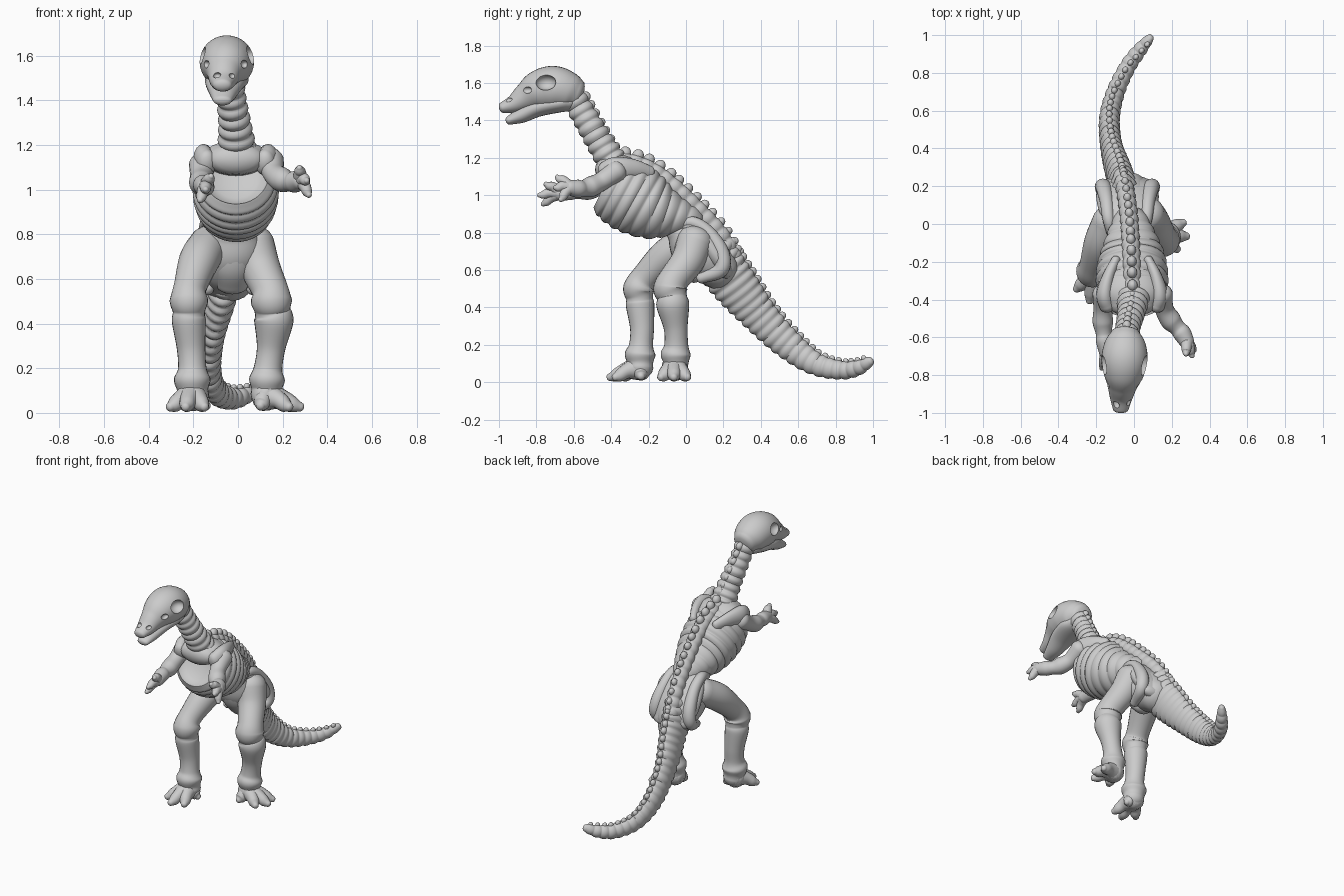
import bpy, bmesh, math
from mathutils import Vector, Matrix


def finish(name, bm):
    bmesh.ops.recalc_face_normals(bm, faces=bm.faces)
    me = bpy.data.meshes.new(name)
    bm.to_mesh(me)
    bm.free()
    ob = bpy.data.objects.new(name, me)
    bpy.context.collection.objects.link(ob)
    bpy.ops.object.select_all(action='DESELECT')
    ob.select_set(True)
    bpy.context.view_layer.objects.active = ob
    bpy.ops.object.shade_smooth_by_angle(angle=math.radians(60))
    return ob


def spline(pts, per):
    """Catmull-Rom through points of any dimension."""
    P = [Vector(p) for p in pts]
    P = [2 * P[0] - P[1]] + P + [2 * P[-1] - P[-2]]
    out = []
    for i in range(1, len(P) - 2):
        a, b, c, d = P[i - 1:i + 3]
        for k in range(per):
            t = k / per
            out.append(0.5 * (2 * b + (c - a) * t + (2 * a - 5 * b + 4 * c - d) * t * t
                              + (3 * b - a - 3 * c + d) * t ** 3))
    return out + [P[-2]]


def loft(name, pts, rings=0, amp=0.0, caps=None, per=8, n=24):
    """Elliptical tube through (x, y, z, side radius, up radius), with optional
    bony rings; caps are dome heights (negative = hollow)."""
    S = spline(pts, per)
    pos = [Vector(s[:3]) for s in S]
    dist = [0.0]
    for a, b in zip(pos, pos[1:]):
        dist.append(dist[-1] + (b - a).length)
    frames = []
    for i, p in enumerate(pos):
        T = (pos[min(i + 1, len(pos) - 1)] - pos[max(i - 1, 0)]).normalized()
        X = Vector((1, 0, 0))
        side = (X - T * X.dot(T)).normalized()
        t = dist[i] / dist[-1]
        m = 1 + amp * (2 * abs(math.sin(math.pi * rings * t)) ** 0.8 - 1) if rings else 1
        frames.append((p, T, side, side.cross(T), S[i][3] * m, S[i][4] * m, t))
    if caps is None:
        caps = (min(pts[0][3:]) * .8, min(pts[-1][3:]) * .8)
    bm = bmesh.new()

    def ring(f, scale=1.0, off=0.0):
        p, T, s, u, rx, rz, _ = f
        return [bm.verts.new(p + T * off + s * (rx * scale * math.cos(a)) + u * (rz * scale * math.sin(a)))
                for a in (2 * math.pi * k / n for k in range(n))]
    A = [math.radians(a) for a in (70, 48, 25)]
    R = [ring(frames[0], math.cos(a), -caps[0] * math.sin(a)) for a in A]
    R += [ring(f) for f in frames]
    R += [ring(frames[-1], math.cos(a), caps[1] * math.sin(a)) for a in reversed(A)]
    for a, b in zip(R, R[1:]):
        for k in range(n):
            bm.faces.new((a[k], a[(k + 1) % n], b[(k + 1) % n], b[k]))
    for r, f, d in ((R[0], frames[0], -caps[0]), (R[-1], frames[-1], caps[1])):
        c = bm.verts.new(f[0] + f[1] * d)
        for k in range(n):
            bm.faces.new((r[k], r[(k + 1) % n], c))
    return finish(name, bm), frames


def knobs(name, frames, count, size, lift=.88):
    """Row of spinous processes on the upper side of a loft."""
    bm = bmesh.new()
    for i in range(count):
        t = (i + .5) / count
        p, T, s, u, rx, rz, _ = min(frames, key=lambda f: abs(f[6] - t))
        k = size * (1 - t * .4)
        M = Matrix((s, T, u)).transposed().to_4x4()
        M.translation = p + u * rz * lift
        bmesh.ops.create_uvsphere(bm, u_segments=12, v_segments=8, radius=1,
                                  matrix=M @ Matrix.Diagonal((k * .85, k, k * 1.1, 1)))
    return finish(name, bm)


# Skull with eye, cheek and nose openings
skull, _ = loft("skull", [
    (-.07, -.98, 1.468, .042, .03), (-.068, -.92, 1.488, .06, .05), (-.063, -.86, 1.522, .078, .076),
    (-.055, -.79, 1.557, .108, .108), (-.05, -.71, 1.572, .122, .119), (-.047, -.63, 1.555, .108, .105),
    (-.045, -.58, 1.538, .078, .08)], caps=(.02, .03), n=32)
bm = bmesh.new()
for sx in (-1, 1):
    for dx, y, z, r in ((.118, -.75, 1.603, (.05, .055, .042)), (.088, -.85, 1.562, (.02, .03, .018)),
                        (.036, -.955, 1.512, (.018, .026, .014))):
        M = Matrix.Translation((-.058 + sx * dx, y, z)) @ Matrix.Diagonal((*r, 1))
        bmesh.ops.create_uvsphere(bm, u_segments=20, v_segments=12, radius=1, matrix=M)
cutter = finish("skull_opening_cutter", bm)
cutter.hide_render = True
mod = skull.modifiers.new("openings", 'BOOLEAN')
mod.operation = 'DIFFERENCE'
mod.solver = 'EXACT'
mod.object = cutter
bpy.context.view_layer.objects.active = skull
bpy.ops.object.modifier_apply(modifier=mod.name)
bpy.data.objects.remove(cutter)

# Lower jaw
loft("lower_jaw", [(-.07, -.945, 1.4, .042, .024), (-.066, -.88, 1.428, .06, .042),
                   (-.06, -.79, 1.47, .085, .05), (-.05, -.68, 1.492, .098, .05), (-.047, -.62, 1.5, .08, .05)])

# Neck, back and tail vertebrae
_, fr = loft("neck", [(-.04, -.6, 1.52, .06, .065), (-.03, -.535, 1.41, .062, .066), (-.015, -.47, 1.3, .068, .07),
                      (-.005, -.4, 1.19, .08, .075), (0, -.34, 1.13, .08, .07)], rings=9, amp=.1, per=20)
knobs("neck_spines", fr, 9, .03, .75)
_, fr = loft("back_spine", [(-.005, -.42, 1.195, .04, .04), (-.01, -.27, 1.17, .045, .045), (-.015, -.14, 1.105, .045, .045),
                            (-.025, .02, .965, .045, .045), (-.045, .17, .8, .045, .05),
                            (-.065, .26, .65, .045, .05)], rings=15, amp=.1, per=24)
knobs("back_spines", fr, 15, .034)
_, fr = loft("tail", [(-.045, .13, .7, .075, .125), (-.075, .25, .535, .068, .12), (-.118, .4, .35, .056, .094),
                      (-.13, .55, .2, .052, .078), (-.1, .69, .1, .047, .06), (-.035, .83, .065, .042, .048),
                      (.03, .92, .078, .036, .04), (.085, .985, .112, .022, .026)],
             rings=24, amp=.075, per=24)
knobs("tail_spines", fr, 24, .027, .9)

# Rib cage with hollow front, and collar filling neck to shoulders
loft("rib_cage", [(-.01, -.43, 1.065, .152, .15), (-.01, -.38, 1.04, .178, .178), (-.01, -.28, .985, .187, .19),
                  (-.01, -.17, .925, .17, .165), (-.015, -.06, .885, .13, .112),
                  (-.02, .05, .84, .08, .08)], rings=9, amp=.035, caps=(-.05, .03), per=20, n=40)
loft("collar", [(-.01, -.43, 1.135, .13, .07), (-.01, -.36, 1.14, .15, .08), (-.01, -.28, 1.12, .13, .07)])
loft("breastbone", [(-.01, -.445, .92, .05, .03), (-.01, -.38, .86, .055, .03),
                    (-.01, -.26, .815, .045, .025), (-.01, -.15, .82, .025, .02)])

# Pelvis body, back plate and hip rims
loft("pelvis", [(-.03, -.04, .81, .11, .07), (-.03, .02, .74, .145, .12), (-.035, .1, .67, .15, .135),
                (-.045, .18, .6, .12, .11)])
loft("pelvis_plate", [(-.03, 0, .84, .12, .06), (-.033, .08, .785, .155, .07), (-.035, .16, .68, .165, .07),
                      (-.04, .21, .59, .14, .05)])
loft("pubis", [(-.025, -.03, .74, .09, .06), (-.025, 0, .65, .085, .06), (-.025, .05, .57, .07, .045)])
for side, sx in (("right", 1), ("left", -1)):
    path = ((.08, -.06, .83, .026), (.1, .03, .855, .032), (.11, .12, .8, .036),
            (.125, .19, .69, .042), (.13, .185, .6, .04), (.1, .08, .555, .028))
    loft(side + "_hip_rim", [(-.035 + sx * x, y, z, r, r) for x, y, z, r in path], n=16)

    # Shoulder blades
    blade = ((.085, -.19, 1.12, .025, .035), (.125, -.28, 1.14, .034, .052),
             (.145, -.37, 1.14, .045, .065), (.13, -.43, 1.12, .045, .06))
    loft(side + "_shoulder_blade", [(-.01 + sx * x, y, z, rx, rz) for x, y, z, rx, rz in blade], n=16)


def limb(name, pts, end, tips, r0, r1, digit):
    """Bone chain plus digits spreading from its end."""
    loft(name, [(x, y, z, r, r) for x, y, z, r in pts])
    a = Vector(end)
    for i, tip in enumerate(tips):
        b = Vector(tip)
        m = a.lerp(b, .5)
        m.z += .008
        q = a.lerp(b, .8)
        loft(f"{name}_{digit}_{i + 1}", [(*a, r0, r0), (*m, r1 * 1.25, r1 * 1.25), (*q, r1, r1),
                                         (*b, r1 * .6, r1 * .6)], n=14, per=6)


# Arms
limb("right_arm", [(.145, -.37, 1.13, .06), (.16, -.45, 1.075, .05), (.195, -.51, 1.045, .055),
                   (.23, -.55, 1.035, .044), (.255, -.58, 1.035, .048), (.28, -.625, 1.04, .04)],
     (.28, -.62, 1.04), [(.275, -.69, 1.098), (.308, -.7, 1.04), (.318, -.67, .975)], .035, .022, "finger")
limb("left_arm", [(-.16, -.37, 1.11, .06), (-.165, -.45, 1.06, .05), (-.165, -.52, 1.03, .054),
                  (-.16, -.58, 1.022, .042), (-.155, -.62, 1.02, .046), (-.145, -.68, 1.01, .04)],
     (-.145, -.67, 1.01), [(-.12, -.75, 1.06), (-.145, -.785, 1.0), (-.17, -.765, .952)], .035, .022, "finger")

# Legs and feet
limb("right_leg", [(.065, .05, .755, .098), (.1, .01, .65, .09), (.143, -.065, .55, .082), (.15, -.083, .5, .092),
                   (.155, -.075, .455, .08), (.16, -.07, .41, .088), (.148, -.055, .29, .064), (.135, -.052, .2, .064),
                   (.13, -.055, .15, .08), (.128, -.055, .105, .068), (.125, -.06, .075, .068)],
     (.125, -.06, .078), [(.262, .008, .026), (.28, -.065, .026), (.23, -.135, .026), (.1, -.135, .03)],
     .072, .034, "toe")
limb("left_leg", [(-.13, .02, .755, .088), (-.175, -.1, .68, .09), (-.215, -.22, .56, .074), (-.22, -.25, .5, .086),
                  (-.22, -.248, .45, .072), (-.22, -.245, .41, .076), (-.21, -.235, .29, .064), (-.205, -.24, .2, .064),
                  (-.205, -.245, .15, .082), (-.203, -.245, .105, .07), (-.2, -.245, .075, .07)],
     (-.205, -.25, .078), [(-.305, -.345, .026), (-.235, -.408, .026), (-.15, -.38, .026), (-.14, -.24, .03)],
     .072, .034, "toe")
